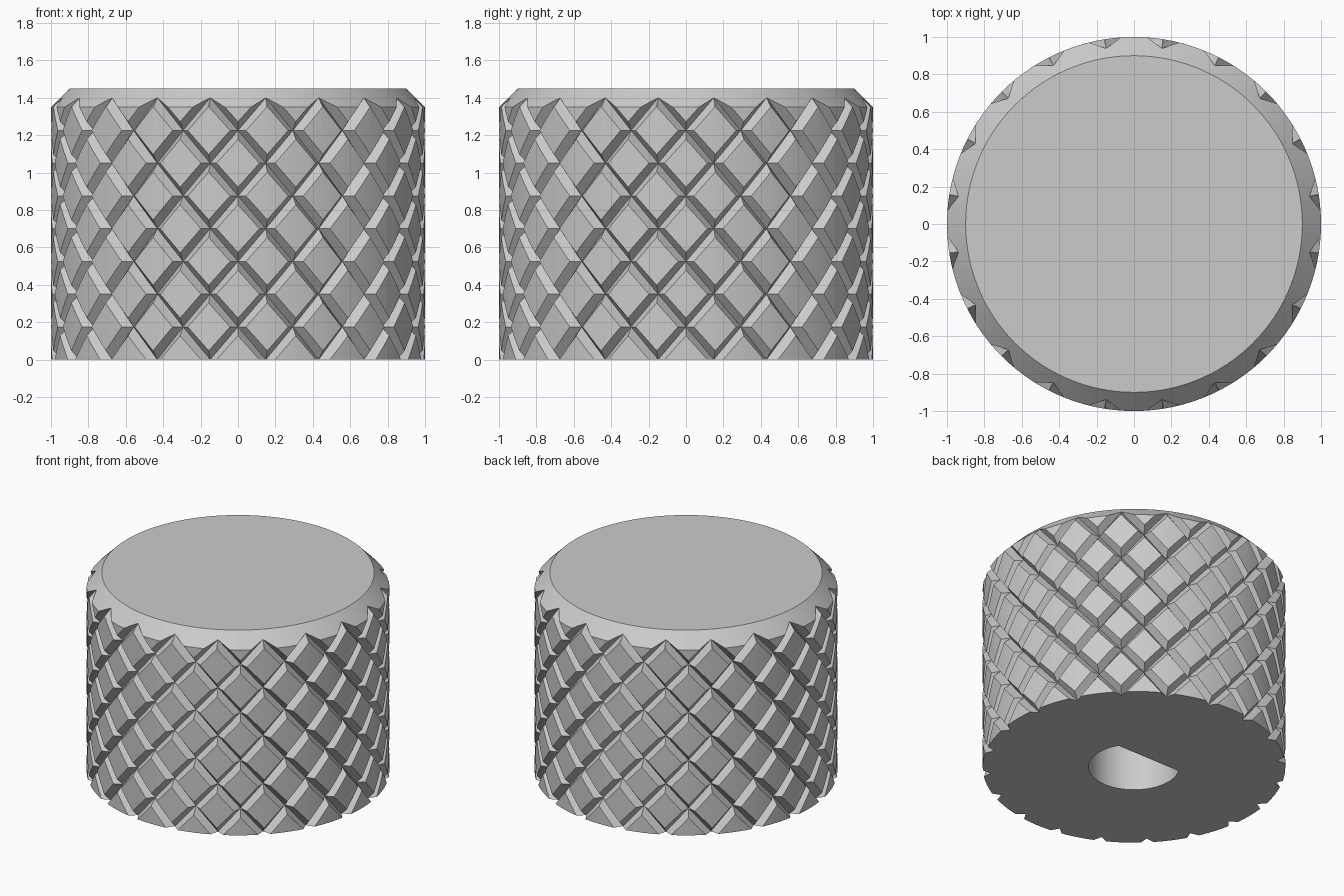
import bpy
import bmesh
from math import radians, sin, cos, acos, pi
from mathutils import Matrix, Vector

cube = bpy.data.objects.get("Cube")
if cube:
    bpy.data.objects.remove(cube, do_unlink=True)

STEPS = 40               # half-cells around the knob
RISE = 0.175             # height of a half-cell
GROOVE_R = 0.95          # radius at the bottom of the grooves
PAD = 0.73               # share of each cell taken by the raised pad
HEIGHT = 1.45
BORE_R, FLAT_Y, BORE_DEPTH = 0.3, 0.15, 1.1

grey = bpy.data.materials.new("plain_grey")
grey.use_nodes = True
colour = (0.6, 0.6, 0.6, 1)
grey.diffuse_color = colour
grey.node_tree.nodes["Principled BSDF"].inputs["Base Color"].default_value = colour


def add_object(name, bm):
    bmesh.ops.recalc_face_normals(bm, faces=bm.faces[:])
    mesh = bpy.data.meshes.new(name)
    bm.to_mesh(mesh)
    bm.free()
    mesh.materials.append(grey)
    obj = bpy.data.objects.new(name, mesh)
    bpy.context.collection.objects.link(obj)
    return obj


def on_knob(i, k, r):
    """Point at half-cell column i and row k, at radius r."""
    a = 2 * pi * i / STEPS
    return Vector((r * cos(a), r * sin(a), k * RISE))


def add_cell(bm, i, k):
    """One raised diamond pad with four sloping groove walls."""
    def vert(u, v):
        return bm.verts.new(on_knob(i + u * PAD, k + v * PAD, 1))

    ring_uv = [(1, 0), (.5, .5), (0, 1), (-.5, .5),
               (-1, 0), (-.5, -.5), (0, -1), (.5, -.5)]
    p = [vert(u, v) for u, v in ring_uv]
    # vertical strips keep the pad on the round surface
    for strip in ((0, 1, 7), (1, 2, 6, 7), (2, 3, 5, 6), (3, 4, 5)):
        bm.faces.new([p[n] for n in strip])
    low = [bm.verts.new(on_knob(i + du, k + dv, GROOVE_R))
           for du, dv in ((1, 0), (0, 1), (-1, 0), (0, -1))]
    for s in range(4):
        a, b = low[s], low[(s + 1) % 4]
        bm.faces.new((a, b, p[(2 * s + 2) % 8], p[2 * s + 1], p[2 * s]))


# Knurled body, trimmed flat and capped
bm = bmesh.new()
for k in range(-1, 10):
    for i in range(STEPS):
        if (i + k) % 2 == 0:
            add_cell(bm, i, k)
bmesh.ops.remove_doubles(bm, verts=bm.verts[:], dist=0.0005)
for z, up in ((0, -1), (1.5, 1)):
    bmesh.ops.bisect_plane(bm, geom=bm.verts[:] + bm.edges[:] + bm.faces[:],
                           dist=0.0001, plane_co=(0, 0, z),
                           plane_no=(0, 0, up), clear_outer=True)
    rim = [e for e in bm.edges if e.is_boundary
           and all(abs(v.co.z - z) < 0.001 for v in e.verts)]
    bmesh.ops.edgeloop_fill(bm, edges=rim)
knob = add_object("knurled_knob", bm)

# Cone that trims the top and its chamfer
bm = bmesh.new()
depth = HEIGHT + 0.1
bmesh.ops.create_cone(bm, cap_ends=True, segments=120, radius1=0.9 + depth,
                      radius2=0.9, depth=depth,
                      matrix=Matrix.Translation((0, 0, HEIGHT - depth / 2)))
chamfer = add_object("chamfer_cutter", bm)

# D-shaped shaft bore
bm = bmesh.new()
half = acos(FLAT_Y / BORE_R)
start, sweep, n = pi / 2 + half, 2 * pi - 2 * half, 40
arc = [start + sweep * t / n for t in range(n + 1)]
face = bm.faces.new([bm.verts.new((BORE_R * cos(a), BORE_R * sin(a), -0.1))
                     for a in arc])
ext = bmesh.ops.extrude_face_region(bm, geom=[face])
bmesh.ops.translate(bm, vec=(0, 0, BORE_DEPTH + 0.1),
                    verts=[g for g in ext["geom"] if isinstance(g, bmesh.types.BMVert)])
bore = add_object("shaft_bore_cutter", bm)

# Cut the knob
bpy.ops.object.select_all(action='DESELECT')
bpy.context.view_layer.objects.active = knob
knob.select_set(True)
for cutter, operation in ((chamfer, 'INTERSECT'), (bore, 'DIFFERENCE')):
    cutter.hide_render = True
    mod = knob.modifiers.new(cutter.name, 'BOOLEAN')
    mod.operation = operation
    mod.solver = 'EXACT'
    mod.object = cutter
    bpy.ops.object.modifier_apply(modifier=mod.name)
    bpy.data.objects.remove(cutter, do_unlink=True)
bpy.ops.object.shade_smooth_by_angle(angle=radians(20))
